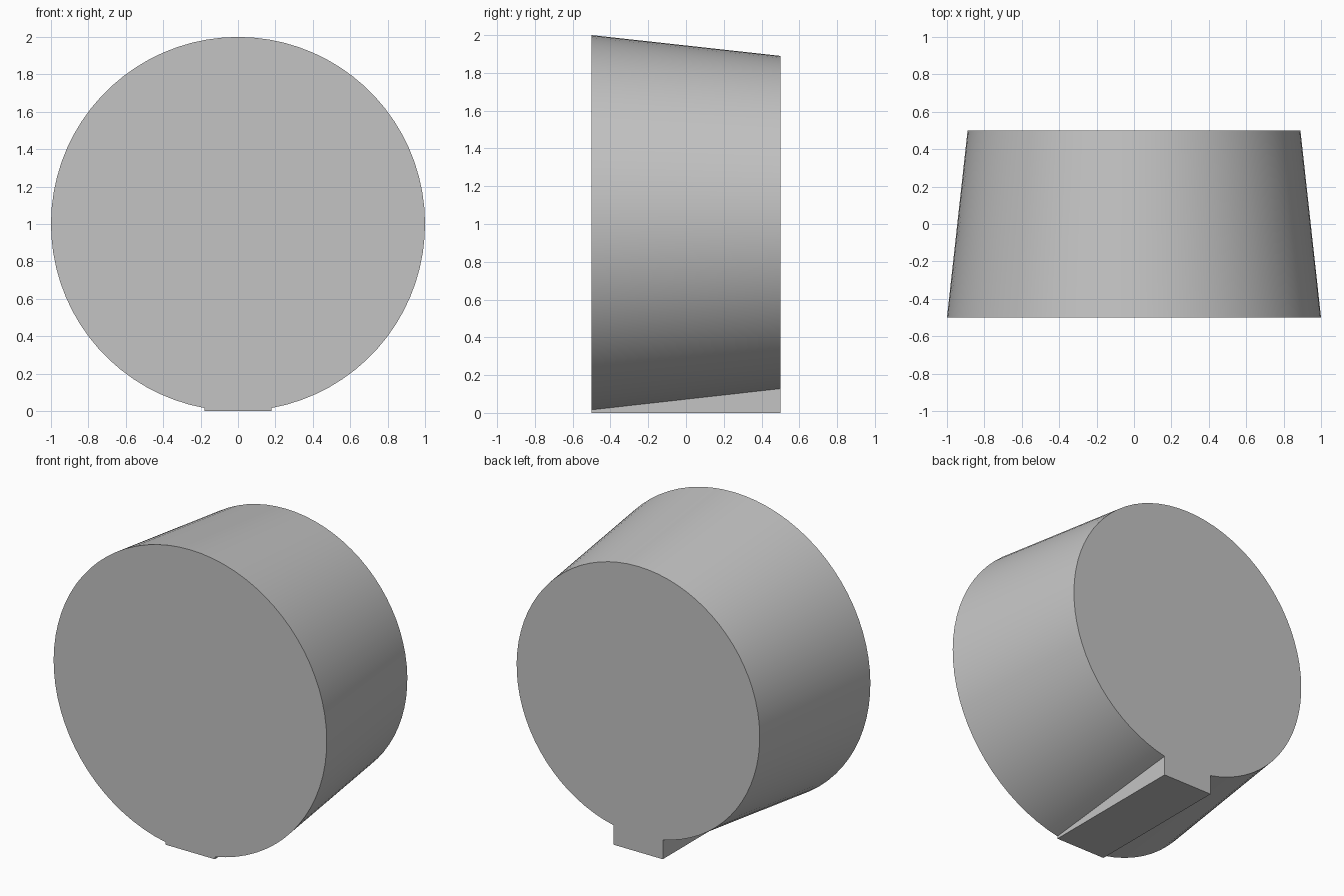
import bpy
import bmesh
import math

cube = bpy.data.objects.get("Cube")
if cube:
    bpy.data.objects.remove(cube, do_unlink=True)

FRONT_RADIUS, BACK_RADIUS = 1.0, 0.89
HALF_DEPTH, KEY_HALF = 0.5, 0.18
CENTRE_Z, STEPS = 1.0, 72

grey = bpy.data.materials.new("light_grey")
grey.use_nodes = True
colour = (0.55, 0.55, 0.55, 1)
grey.diffuse_color = colour
grey.node_tree.nodes["Principled BSDF"].inputs["Base Color"].default_value = colour


def keyed_circle(bm, radius, y):
    """Round outline with a flat-bottomed key at its lowest point."""
    gap = math.asin(KEY_HALF / radius)
    start, sweep = -math.pi / 2 + gap, 2 * (math.pi - gap)
    points = []
    for i in range(STEPS + 1):
        a = start + sweep * i / STEPS
        points.append((radius * math.cos(a), y, CENTRE_Z + radius * math.sin(a)))
    points += [(-KEY_HALF, y, 0), (KEY_HALF, y, 0)]
    return [bm.verts.new(p) for p in points]


# Tapered drum with a straight key along the bottom
bm = bmesh.new()
front = keyed_circle(bm, FRONT_RADIUS, -HALF_DEPTH)
back = keyed_circle(bm, BACK_RADIUS, HALF_DEPTH)
bm.faces.new(front)
bm.faces.new(list(reversed(back)))
for i in range(len(front)):
    j = (i + 1) % len(front)
    bm.faces.new((front[j], front[i], back[i], back[j]))
bmesh.ops.recalc_face_normals(bm, faces=bm.faces)

mesh = bpy.data.meshes.new("keyed_drum")
bm.to_mesh(mesh)
bm.free()
mesh.materials.append(grey)
drum = bpy.data.objects.new("keyed_drum", mesh)
bpy.context.collection.objects.link(drum)

# Smooth the round wall, keep the rims and key edges sharp
bpy.ops.object.select_all(action="DESELECT")
drum.select_set(True)
bpy.context.view_layer.objects.active = drum
bpy.ops.object.shade_smooth_by_angle(angle=math.radians(30))
